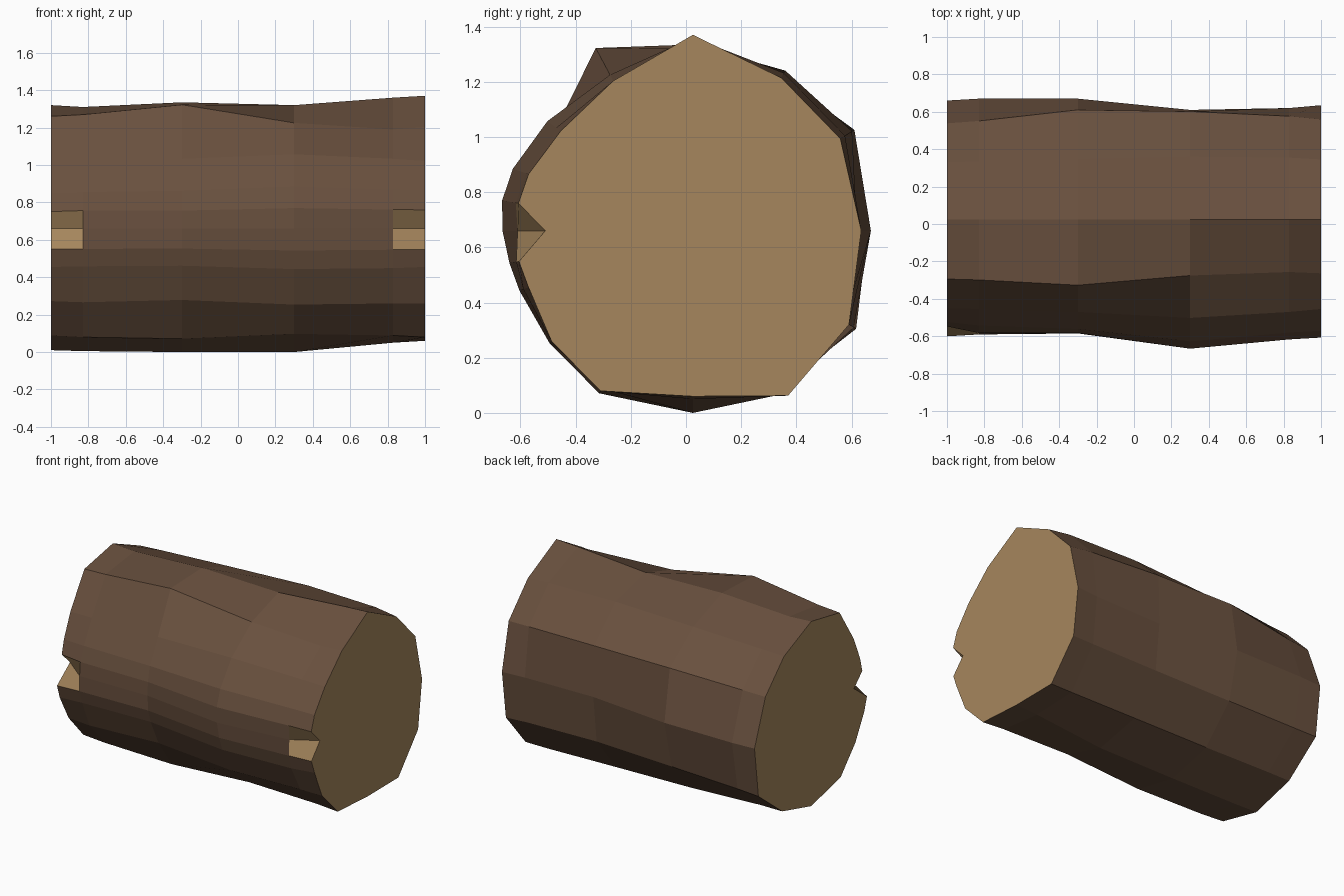
import bpy
import bmesh
from math import sin, cos, radians

cube = bpy.data.objects.get("Cube")
if cube:
    bpy.data.objects.remove(cube, do_unlink=True)


def make_material(name, color):
    mat = bpy.data.materials.new(name)
    mat.use_nodes = True
    mat.diffuse_color = color
    mat.node_tree.nodes["Principled BSDF"].inputs["Base Color"].default_value = color
    return mat


bark = make_material("dark bark", (0.14, 0.08, 0.048, 1))
wood = make_material("cut wood", (0.38, 0.24, 0.11, 1))

# Lengthwise ridges around the trunk: angle in degrees, then the radius at each station
stations = (-1, -.83, -.3, .3, .83, 1)
center_y, center_z = .025, .66
ridges = [
    (90, (.66, .65, .675, .66, .70, .71)),
    (60, (.61, .62, .645, .67, .66, .64)),
    (32, (.605, .62, .69, .68, .65, .63)),
    (0, (.635, .645, .645, .585, .595, .61)),
    (-31, (.69, .68, .66, .64, .65, .66)),
    (-60, (.65, .65, .67, .68, .69, .69)),
    (-90, (.65, .655, .66, .66, .61, .60)),
    (-120, (.66, .67, .68, .65, .66, .67)),
    (-142, (.63, .64, .62, .66, .65, .65)),
    (-161, (.63, .62, .61, .665, .65, .63)),
    (-170, (.635, .625, .615, .675, .65, .64)),
    (180, (.48, .615, .61, .69, .635, .535)),
    (171, (.58, .615, .615, .70, .65, .64)),
    (161, (.58, .60, .62, .69, .64, .63)),
    (143, (.595, .60, .62, .66, .62, .60)),
    (118, (.68, .69, .75, .64, .60, .615)),
]

bm = bmesh.new()
rings = []
for station, x in enumerate(stations):
    ring = []
    for angle, radii in ridges:
        a, r = radians(angle), radii[station]
        ring.append(bm.verts.new((x, center_y + r * cos(a), center_z + r * sin(a))))
    rings.append(ring)

# Bark sides; the two strips beside the pushed-in front ridge are the axe notches at each end
count = len(ridges)
notch_ridge = [angle for angle, radii in ridges].index(180)
last = len(stations) - 2
for s in range(last + 1):
    for i in range(count):
        j = (i + 1) % count
        face = bm.faces.new((rings[s][i], rings[s][j], rings[s + 1][j], rings[s + 1][i]))
        is_notch = s in (0, last) and notch_ridge in (i, j)
        face.material_index = 1 if is_notch else 0

# Sawn ends
for ring in (rings[0], rings[-1]):
    bm.faces.new(ring).material_index = 1

bmesh.ops.recalc_face_normals(bm, faces=bm.faces[:])
mesh = bpy.data.meshes.new("log")
bm.to_mesh(mesh)
bm.free()
mesh.materials.append(bark)
mesh.materials.append(wood)
log = bpy.data.objects.new("log", mesh)
bpy.context.collection.objects.link(log)
